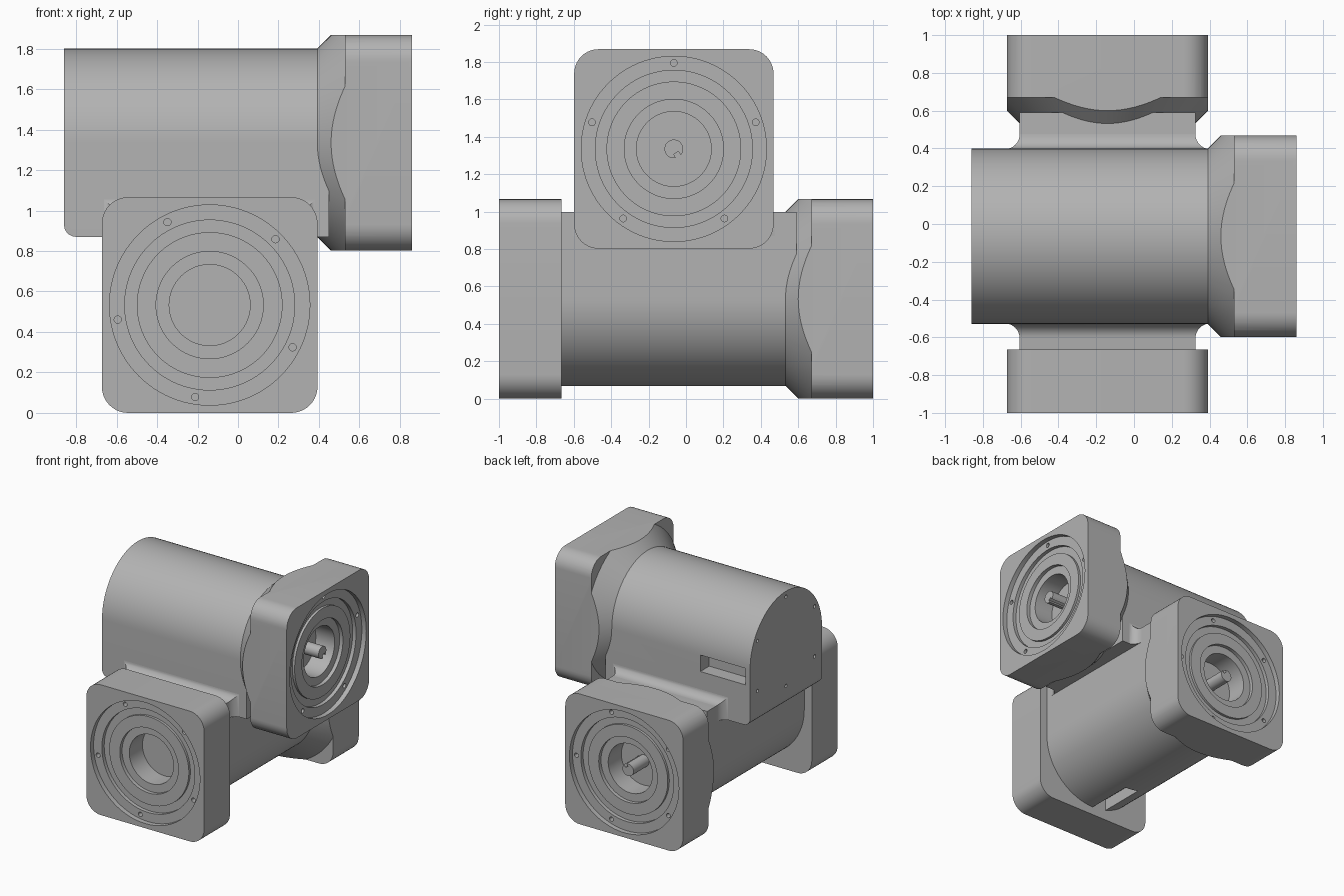
import bpy, bmesh
from math import sin, cos, pi, radians
from mathutils import Matrix, Vector

cube = bpy.data.objects.get("Cube")
if cube:
    bpy.data.objects.remove(cube, do_unlink=True)

grey = bpy.data.materials.new("cast_grey")
grey.use_nodes = True
grey.diffuse_color = (0.45, 0.45, 0.45, 1)
grey.node_tree.nodes["Principled BSDF"].inputs["Base Color"].default_value = grey.diffuse_color

HALF, R = 0.533, 0.465      # flange half width, body radius


def frame(origin, side, up, axis):
    """Local x = side, y = round direction, z = shaft axis."""
    m = Matrix((side, up, axis)).transposed().to_4x4()
    m.translation = Vector(origin)
    return m


def circle(r, n=96, cx=0, cy=0):
    return [(cx + r * cos(2 * pi * i / n), cy + r * sin(2 * pi * i / n)) for i in range(n)]


def rectangle(x0, x1, y0, y1):
    return [(x0, y0), (x1, y0), (x1, y1), (x0, y1)]


def rounded_square(half, r, steps=10):
    pts = []
    for k, (sx, sy) in enumerate([(1, 1), (-1, 1), (-1, -1), (1, -1)]):
        for i in range(steps + 1):
            a = pi / 2 * (k + i / steps)
            pts.append((sx * (half - r) + r * cos(a), sy * (half - r) + r * sin(a)))
    return pts


def loft(name, rings, matrix, bevel=None):
    """Closed solid through (outline, height) rings."""
    bm = bmesh.new()
    loops = [[bm.verts.new((x, y, z)) for x, y in pts] for pts, z in rings]
    n = len(loops[0])
    for a, b in zip(loops, loops[1:]):
        for i in range(n):
            bm.faces.new((a[i], a[(i + 1) % n], b[(i + 1) % n], b[i]))
    bm.faces.new(loops[0][::-1])
    bm.faces.new(loops[-1])
    if bevel:
        edges = [e for e in bm.edges if all(bevel(v.co) for v in e.verts)]
        bmesh.ops.bevel(bm, geom=edges, offset=0.06, segments=5, profile=0.5, affect='EDGES')
    bm.transform(matrix)
    bmesh.ops.recalc_face_normals(bm, faces=bm.faces)
    mesh = bpy.data.meshes.new(name)
    bm.to_mesh(mesh)
    bm.free()
    mesh.materials.append(grey)
    obj = bpy.data.objects.new(name, mesh)
    bpy.context.collection.objects.link(obj)
    return obj


def revolve(name, profile, matrix, n=96):
    return loft(name, [(circle(r, n), z) for r, z in profile], matrix)


def activate(obj):
    bpy.ops.object.select_all(action='DESELECT')
    obj.select_set(True)
    bpy.context.view_layer.objects.active = obj


def combine(obj, tool, operation='DIFFERENCE'):
    mod = obj.modifiers.new("cut", 'BOOLEAN')
    mod.operation, mod.object, mod.solver = operation, tool, 'EXACT'
    activate(obj)
    bpy.ops.object.modifier_apply(modifier=mod.name)
    bpy.data.objects.remove(tool, do_unlink=True)


def finish(obj):
    activate(obj)
    bpy.ops.object.shade_smooth_by_angle(angle=radians(25))


def machine_face(flange, m, face, turn):
    """Stepped round recess, bore and five screw holes."""
    steps = [(.495, -.02), (.495, .04), (.42, .04), (.42, .07), (.36, .07), (.36, .05),
             (.265, .05), (.265, .08), (.2, .08), (.2, .25)]
    combine(flange, revolve("recess", [(r, face - d) for r, d in steps], m))
    for k in range(5):
        a = radians(turn + 72 * k)
        hole = circle(.018, 16, .46 * cos(a), .46 * sin(a))
        combine(flange, loft("hole", [(hole, face - .1), (hole, face + .02)], m))


def arch():
    """Half round on top, square below."""
    pts = [(R * cos(pi * i / 48), R * sin(pi * i / 48)) for i in range(49)]
    return pts + [(-R, -R), (R, -R)]


def drive_unit(prefix, m, turn):
    # Arched housing
    body = loft(prefix + "_housing", [(arch(), -.86), (arch(), .45)], m,
                lambda c: c.z < -.8 and c.y < -.4)
    # Flange: turned cone trimmed to a rounded square
    flange = loft(prefix + "_flange", [(rounded_square(HALF, .13), z) for z in (.36, .86)], m)
    cone = [(.463, .39), (.603, .53), (.85, .53), (.85, .95)]
    combine(flange, revolve("cone", cone, m), 'INTERSECT')
    machine_face(flange, m, .86, turn)
    finish(flange)
    # Shaft with keyway
    a0, r = radians(-60), .05
    outline = [(r * cos(a0 + radians(t)), r * sin(a0 + radians(t))) for t in range(18, 343, 12)]
    outline += [(.028 * cos(a0 + t), .028 * sin(a0 + t)) for t in (-.5, .5)]
    finish(loft(prefix + "_shaft", [(outline, .58), (outline, .81)], m))
    return body


X, Y, Z = (1, 0, 0), (0, 1, 0), (0, 0, 1)
upper = frame((0, -.065, 1.335), Y, Z, X)
lower = frame((-.14, .14, HALF), X, (0, 0, -1), Y)
front = frame((-.14, 0, HALF), X, Z, (0, -1, 0))

upper_body = drive_unit("upper", upper, 90)
lower_body = drive_unit("lower", lower, 0)

# Connector slots
combine(upper_body, loft("slot", [(rectangle(.35, .6, -.135, 0), z) for z in (-.82, -.41)], upper))
combine(lower_body, loft("slot", [(rectangle(-.13, 0, .35, .6), z) for z in (-.82, -.41)], lower))

# End cover screw holes
for x, y in [(0, .42), (.37, .2), (-.37, .2), (.37, -.21), (-.37, -.21), (0, -.31)]:
    hole = circle(.014, 12, x, y)
    combine(upper_body, loft("hole", [(hole, -.9), (hole, -.82)], upper))
finish(upper_body)
finish(lower_body)

# Plain front flange
plate = loft("front_flange", [(rounded_square(HALF, .13), z) for z in (.665, 1.0)], front)
machine_face(plate, front, 1.0, 117)
finish(plate)

# Concave fillets where the two housings meet
F = .08
for name, y, out in [("front_fillet", -.065 - R, -1), ("back_fillet", -.065 + R, 1)]:
    m = frame((-.14, y, 0), (-out, 0, 0), Z, (0, out, 0))
    rings = []
    for i in range(9):
        t = pi / 2 * i / 8
        e = F * (1 - sin(t))
        rings.append((rectangle(-R - e, R + e, .87, HALF + R + e), F * (1 - cos(t)) - .004))
    finish(loft(name, rings, m))
